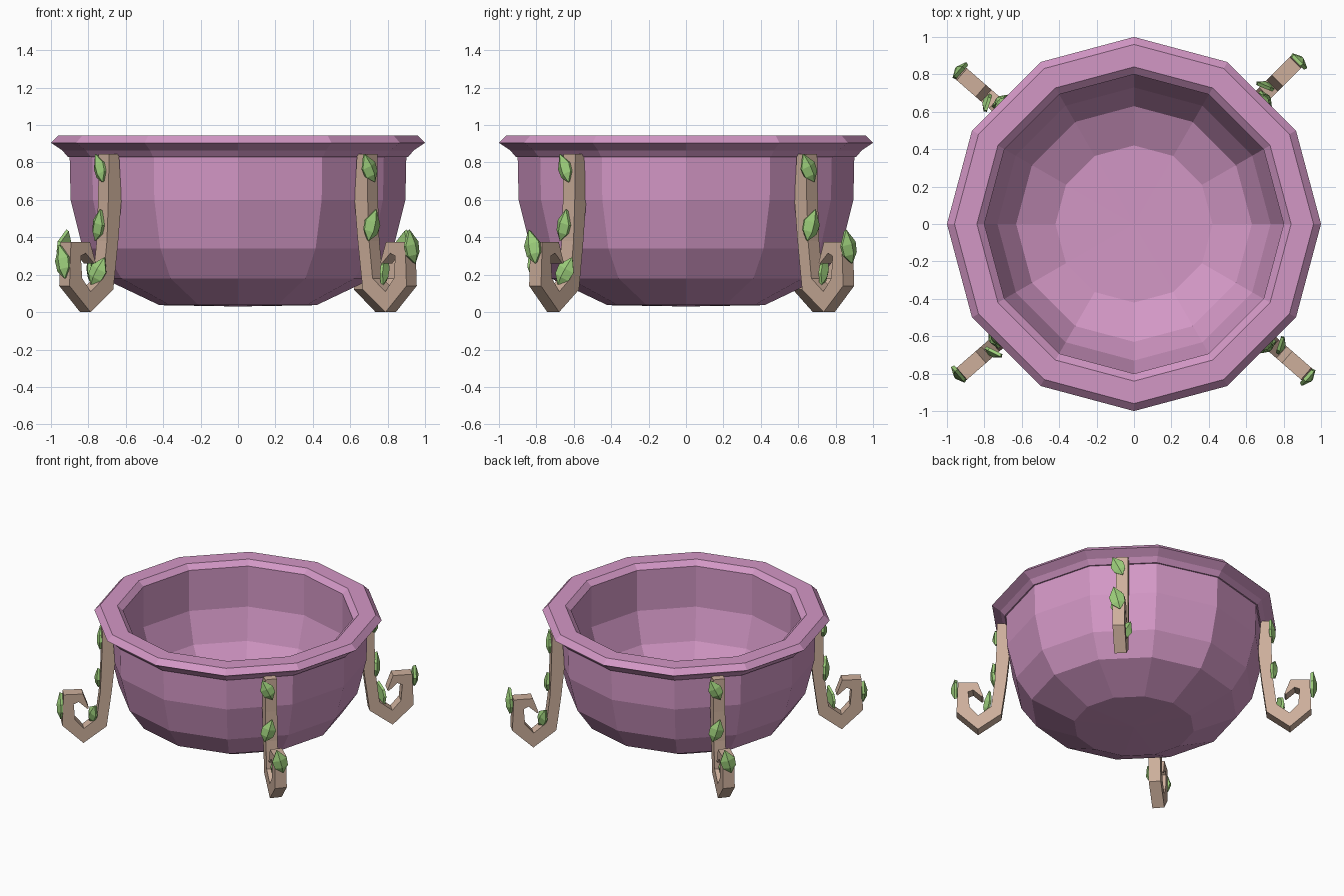
import bpy, bmesh, math
from mathutils import Matrix, Vector

cube = bpy.data.objects.get("Cube")
if cube:
    bpy.data.objects.remove(cube, do_unlink=True)


def material(name, rgb):
    m = bpy.data.materials.new(name)
    m.use_nodes = True
    m.diffuse_color = (*rgb, 1)
    m.node_tree.nodes["Principled BSDF"].inputs["Base Color"].default_value = (*rgb, 1)
    return m


pink = material("pink_glaze", (0.65, 0.31, 0.56))
wood = material("pale_wood", (0.61, 0.43, 0.33))
green = material("leaf_green", (0.34, 0.63, 0.2))


def add_object(name, bm, mat):
    bmesh.ops.recalc_face_normals(bm, faces=bm.faces)
    mesh = bpy.data.meshes.new(name)
    bm.to_mesh(mesh)
    bm.free()
    mesh.materials.append(mat)
    obj = bpy.data.objects.new(name, mesh)
    bpy.context.collection.objects.link(obj)
    return obj


# Twelve-sided bowl: closed profile from the underside, round the rim, to the inner floor
def build_bowl():
    profile = [(0, 0.03), (0.42, 0.037), (0.72, 0.18), (0.83, 0.34), (0.895, 0.6),
               (0.9, 0.83), (0.91, 0.83), (0.94, 0.865), (1, 0.905), (0.96, 0.945),
               (0.84, 0.945), (0.8, 0.91), (0.8, 0.6), (0.73, 0.37), (0.63, 0.22),
               (0.42, 0.12), (0, 0.115)]
    bm = bmesh.new()
    verts = [bm.verts.new((r, 0, z)) for r, z in profile]
    edges = [bm.edges.new(pair) for pair in zip(verts, verts[1:])]
    bmesh.ops.spin(bm, geom=verts + edges, cent=(0, 0, 0), axis=(0, 0, 1),
                   angle=math.tau, steps=12, use_merge=True)
    bmesh.ops.remove_doubles(bm, verts=bm.verts, dist=0.0005)
    add_object("bowl", bm, pink)


# Curled leg: a strip between two edges in the radial plane, given width
def build_leg(name, angle):
    outer = [(0.88, 0.845), (0.862, 0.6), (0.885, 0.38), (0.92, 0.12), (1.082, 0),
             (1.23, 0.14), (1.22, 0.375), (1.085, 0.375), (1.045, 0.265)]
    inner = [(0.95, 0.845), (0.955, 0.6), (0.965, 0.38), (0.99, 0.18), (1.08, 0.11),
             (1.14, 0.18), (1.15, 0.3), (1.115, 0.315), (1.055, 0.26)]
    bm = bmesh.new()
    rings = []
    for (ra, za), (rb, zb) in zip(outer, inner):
        rings.append([bm.verts.new(p) for p in
                      ((ra, -0.042, za), (ra, 0.042, za), (rb, 0.042, zb), (rb, -0.042, zb))])
    for a, b in zip(rings, rings[1:]):
        for i in range(4):
            j = (i + 1) % 4
            bm.faces.new((a[i], a[j], b[j], b[i]))
    bm.faces.new(rings[0])
    bm.faces.new(rings[-1])
    add_object(name, bm, wood).rotation_euler.z = angle


# Pointed leaf with a raised midrib and a flat back
def build_leaf(name, angle, r, t, z, tilt, yaw, length):
    outline = [(0, -0.5), (0.25, -0.22), (0.28, 0.08), (0, 0.5), (-0.28, 0.08), (-0.25, -0.22)]
    bm = bmesh.new()
    front = [bm.verts.new((x, y, 0)) for x, y in outline]
    back = [bm.verts.new((x * 0.9, y * 0.9, -0.1)) for x, y in outline]
    low, high = (bm.verts.new((0, y, 0.12)) for y in (-0.22, 0.08))
    for i in range(6):
        j = (i + 1) % 6
        bm.faces.new((front[i], front[j], back[j], back[i]))
    bm.faces.new(back)
    for a, b, c in ((0, 1, 2), (0, 5, 4)):
        bm.faces.new((front[a], front[b], low))
        bm.faces.new((front[b], front[c], high, low))
        bm.faces.new((front[c], front[3], high))
    leaf = add_object(name, bm, green)
    # Leaf axes: sideways, up and outward from the bowl
    basis = Matrix(((0, 0, 1), (1, 0, 0), (0, 1, 0))).to_4x4()
    leaf.matrix_world = (Matrix.Rotation(angle, 4, "Z")
                         @ Matrix.Translation(Vector((r, t, z)))
                         @ Matrix.Rotation(yaw, 4, "Z") @ basis
                         @ Matrix.Rotation(tilt, 4, "Z") @ Matrix.Scale(length, 4))


build_bowl()

# Radius, sideways offset, height, tilt, yaw and length of the leaves on each leg
leaves = {
    "upper_leaf": (0.96, -0.03, 0.77, 0.45, -0.15, 0.17),
    "middle_leaf": (0.975, -0.025, 0.465, -0.3, -0.2, 0.18),
    "lower_leaf": (1.02, 0.03, 0.22, -0.5, 0.4, 0.17),
    "tip_leaf": (1.245, -0.01, 0.35, 0.25, 0.0, 0.19),
}
legs = {"front_left": -41, "back_left": 45, "back_right": 139, "front_right": 221}
for place, degrees in legs.items():
    angle = math.radians(degrees)
    build_leg(place + "_leg", angle)
    for leaf, (r, t, z, tilt, yaw, length) in leaves.items():
        if place == "front_right" and leaf == "tip_leaf":
            r, z = 1.24, 0.27
        build_leaf(place + "_" + leaf, angle, r, t, z, tilt, yaw, length)
